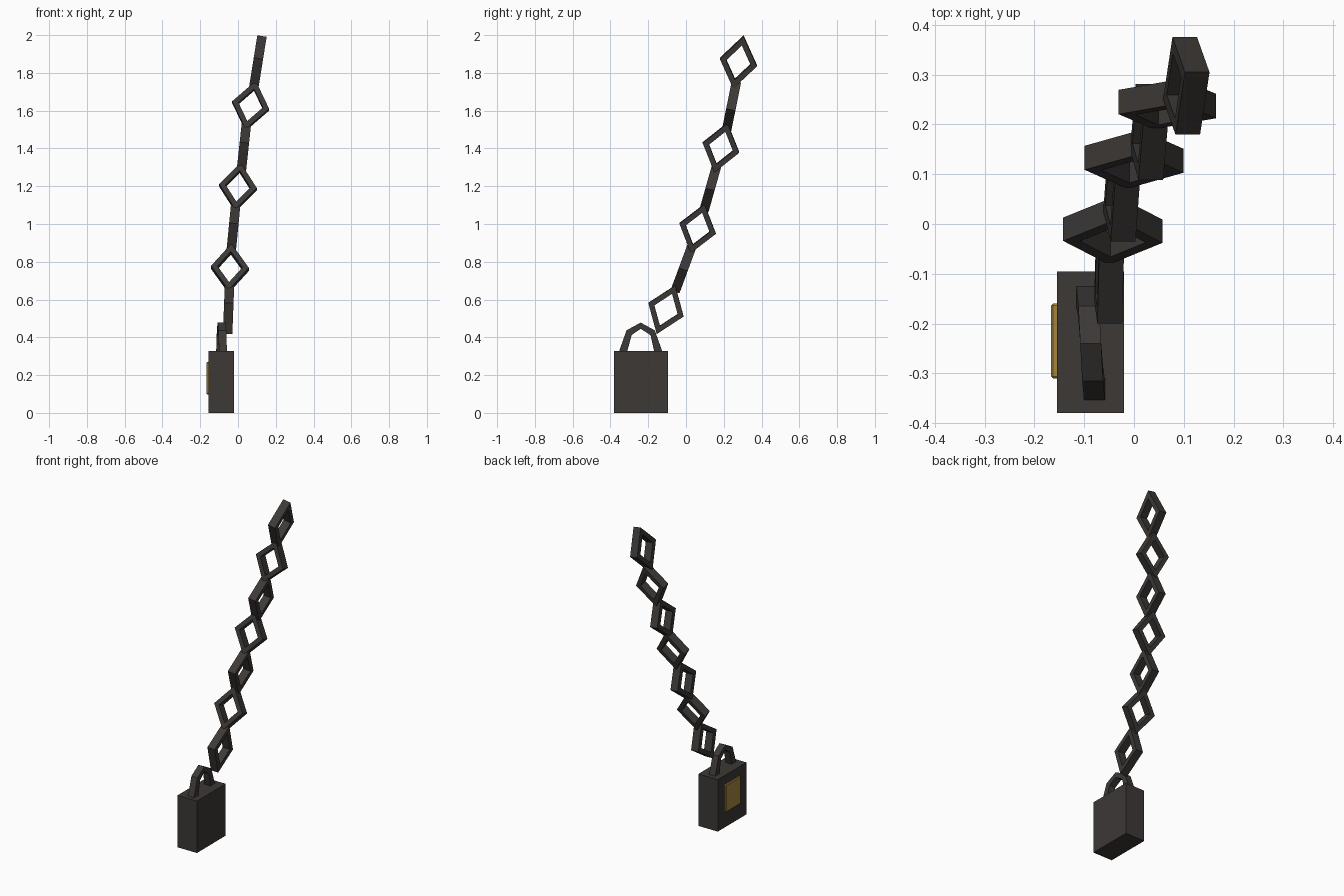
import bpy
from mathutils import Vector

if "Cube" in bpy.data.objects:
    bpy.data.objects.remove(bpy.data.objects["Cube"])


def material(name, color):
    m = bpy.data.materials.new(name)
    m.diffuse_color = color
    m.use_nodes = True
    m.node_tree.nodes["Principled BSDF"].inputs["Base Color"].default_value = m.diffuse_color
    return m


iron = material("dark_iron", (0.045, 0.04, 0.037, 1))
brass = material("brass", (0.38, 0.24, 0.05, 1))


def make(name, verts, faces, mat):
    me = bpy.data.meshes.new(name)
    me.from_pydata(verts, [], faces)
    me.materials.append(mat)
    ob = bpy.data.objects.new(name, me)
    bpy.context.collection.objects.link(ob)
    return ob


def sweep(name, rings, closed, mat):
    """Skin a list of four-point cross-sections."""
    n = len(rings)
    verts = [p for r in rings for p in r]
    faces = []
    for i in range(n if closed else n - 1):
        a, b = 4 * i, 4 * ((i + 1) % n)
        for k in range(4):
            j = (k + 1) % 4
            faces.append((a + k, a + j, b + j, b + k))
    if not closed:
        faces += [(3, 2, 1, 0), tuple(range(4 * n - 4, 4 * n))]
    return make(name, verts, faces, mat)


def box(name, lo, hi, mat):
    (x0, y0, z0), (x1, y1, z1) = lo, hi
    rings = [[(x0, y0, z), (x1, y0, z), (x1, y1, z), (x0, y1, z)] for z in (z0, z1)]
    return sweep(name, rings, False, mat)


# Padlock body and brass side plate
box("lock_body", (-0.155, -0.38, 0), (-0.02, -0.095, 0.327), iron)
plate = box("lock_plate", (-0.167, -0.31, 0.098), (-0.15, -0.16, 0.27), brass)
bev = plate.modifiers.new("edge", 'BEVEL')
bev.width = 0.004
bev.segments = 1

# Faceted shackle, slightly skewed front to back
outer = [(-0.36, 0.31), (-0.315, 0.437), (-0.24, 0.478), (-0.165, 0.437), (-0.12, 0.31)]
inner = [(-0.315, 0.31), (-0.288, 0.412), (-0.24, 0.445), (-0.188, 0.412), (-0.165, 0.31)]
rings = []
for i, ((yo, zo), (yi, zi)) in enumerate(zip(outer, inner)):
    x0 = -0.1 - 0.004 * i
    x1 = x0 + 0.042
    rings.append([(x0, yo, zo), (x1, yo, zo), (x1, yi, zi), (x0, yi, zi)])
sweep("shackle", rings, False, iron)

# Chain of diamond links: bottom and top points, alternating plane
links = [
    ((-0.055, -0.155, 0.418), (-0.045, -0.057, 0.675)),
    ((-0.050, -0.058, 0.642), (-0.035, 0.033, 0.888)),
    ((-0.037, 0.025, 0.848), (-0.012, 0.098, 1.105)),
    ((-0.014, 0.095, 1.070), (0.014, 0.165, 1.318)),
    ((0.017, 0.150, 1.275), (0.045, 0.220, 1.535)),
    ((0.040, 0.215, 1.497), (0.094, 0.267, 1.753)),
    ((0.083, 0.250, 1.720), (0.127, 0.305, 1.995)),
]
for i, (bottom, top) in enumerate(links):
    b, t = Vector(bottom), Vector(top)
    c, half = (b + t) / 2, (t - b) / 2
    axis = half.normalized()
    side = Vector((1, 0, 0)) if i % 2 else Vector((0, 1, 0))
    side = (side - axis * side.dot(axis)).normalized()
    depth = axis.cross(side) * 0.025
    rings = []
    for d in (half, side * 0.1, -half, side * -0.1):
        o, n = c + d, c + d * 0.66
        rings.append([o - depth, o + depth, n + depth, n - depth])
    sweep(f"chain_link_{i + 1}", rings, True, iron)

# Consistent outward normals
import bmesh
for ob in bpy.data.objects:
    bm = bmesh.new()
    bm.from_mesh(ob.data)
    bmesh.ops.recalc_face_normals(bm, faces=bm.faces)
    bm.to_mesh(ob.data)
    bm.free()
